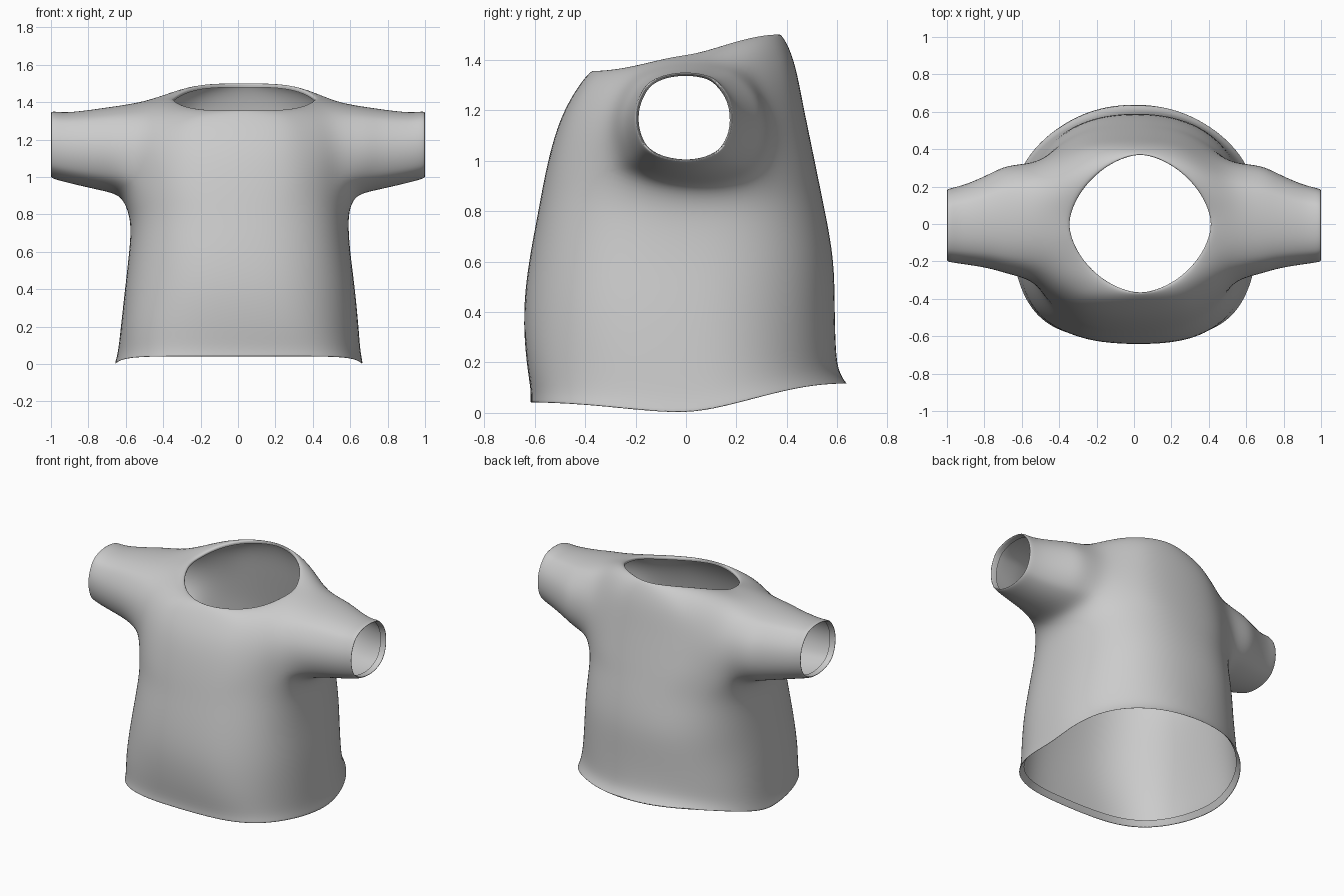
import bpy, bmesh, math

if "Cube" in bpy.data.objects:
    bpy.data.objects.remove(bpy.data.objects["Cube"])

N = 32            # points around the torso
COLS = 3          # armhole spans +-COLS columns around each side
LOW, HIGH = 8, 11 # torso rings that bound the armholes

# torso rings: z front, z side, z back, half width, y front, y back,
# front roundness, back roundness, x centre
RINGS = [
    (0.08, 0.04, 0.17, 0.640, -0.600, 0.590, 2.8, 2.2, 0),   # turned-in hem
    (0.025, -0.025, 0.095, 0.672, -0.630, 0.655, 2.8, 2.2, 0.005),   # hem edge
    (0.07, 0.04, 0.15, 0.652, -0.618, 0.605, 2.8, 2.2, 0.005),
    (0.20, 0.18, 0.24, 0.640, -0.638, 0.595, 2.8, 2.2, 0.005),
    (0.40, 0.40, 0.42, 0.618, -0.648, 0.595, 2.7, 2.2, 0.01),
    (0.60, 0.58, 0.60, 0.595, -0.626, 0.592, 2.6, 2.3, 0.01),
    (0.78, 0.73, 0.78, 0.582, -0.592, 0.558, 2.5, 2.3, 0.01),
    (0.88, 0.83, 0.88, 0.595, -0.574, 0.537, 2.5, 2.3, 0),
    (0.98, 0.90, 0.98, 0.630, -0.554, 0.517, 2.4, 2.3, 0),   # underarm
    (1.10, 1.06, 1.10, 0.620, -0.524, 0.492, 2.4, 2.3, 0),
    (1.21, 1.22, 1.23, 0.610, -0.482, 0.465, 2.4, 2.3, 0),
    (1.31, 1.385, 1.38, 0.590, -0.420, 0.437, 2.3, 2.2, 0),  # shoulder
    (1.352, 1.41, 1.475, 0.470, -0.382, 0.400, 2.0, 2.0, 0.02),
    (1.360, 1.425, 1.512, 0.375, -0.366, 0.368, 1.75, 1.7, 0.033),  # neck edge
    (1.335, 1.40, 1.480, 0.382, -0.369, 0.374, 1.75, 1.7, 0.033),  # neck turn-in
]

# sleeve rings: x, y centre, y radius, z centre, z radius
SLEEVE = [
    (0.68, 0.028, 0.300, 1.145, 0.232),
    (0.76, 0.020, 0.265, 1.148, 0.217),
    (0.86, 0.005, 0.232, 1.153, 0.199),
    (0.94, -0.003, 0.212, 1.160, 0.186),
    (0.995, -0.005, 0.202, 1.172, 0.183),
    (1.005, -0.005, 0.192, 1.172, 0.170),
    (0.96, -0.005, 0.187, 1.170, 0.168),
]


def spow(v, p):
    return math.copysign(abs(v) ** p, v)


def torso_point(ring, k):
    zf, zs, zb, hw, yf, yb, nf, nb, cx = ring
    a = 2 * math.pi * k / N
    n = nb if math.sin(a) > 0 else nf
    c, s = spow(math.cos(a), 2 / n), spow(math.sin(a), 2 / n)
    y = s * (yb if s > 0 else -yf)
    w = math.sin(math.pi / 2 * min(1, abs(s))) ** 1.4
    z = zs + ((zb if s > 0 else zf) - zs) * w
    # soft cloth folds low on the body
    fold = 0.010 * max(0, 1 - max(zs, 0) / 0.8) * math.sin(5 * a + 7 * zs)
    return (hw * c * (1 + fold) + cx, y * (1 + fold), z)


def oval(y, z, cy, ry, cz, rz, n=2.3):
    # push a point outward or inward onto a rounded oval
    u, v = (y - cy) / ry, (z - cz) / rz
    d = (abs(u) ** n + abs(v) ** n) ** (1 / n)
    return cy + ry * u / d, cz + rz * v / d


bm = bmesh.new()

# torso
grid = [[bm.verts.new(torso_point(r, k)) for k in range(N)] for r in RINGS]
for i in range(len(RINGS) - 1):
    for k in range(N):
        for centre in (0, N // 2):
            off = (k - centre + N // 2) % N - N // 2
            if LOW <= i < HIGH and -COLS <= off < COLS:
                break
        else:
            q = (k + 1) % N
            bm.faces.new((grid[i][k], grid[i][q], grid[i + 1][q], grid[i + 1][k]))

# sleeves grown from the armhole loops
for side, centre in ((1, 0), (-1, N // 2)):
    path = [(LOW, j) for j in range(-COLS, COLS)]
    path += [(i, COLS) for i in range(LOW, HIGH)]
    path += [(HIGH, j) for j in range(COLS, -COLS, -1)]
    path += [(i, -COLS) for i in range(HIGH, LOW, -1)]
    loop = [grid[i][(centre + side * j) % N] for i, j in path]
    for v in loop:
        v.co.y, v.co.z = oval(v.co.y, v.co.z, 0.025, 0.325, 1.145, 0.250)
    base = [(v.co.y, v.co.z) for v in loop]
    for x, cy, ry, cz, rz in SLEEVE:
        new = []
        for y, z in base:
            # move with the armhole oval, then fit to this ring
            py, pz = (y - 0.025) / 0.325 * ry + cy, (z - 1.145) / 0.250 * rz + cz
            py, pz = oval(py, pz, cy, ry, cz, rz)
            new.append(bm.verts.new((side * x, py, pz)))
        for a in range(len(loop)):
            b = (a + 1) % len(loop)
            bm.faces.new((loop[a], loop[b], new[b], new[a]))
        loop = new

bmesh.ops.delete(bm, geom=[v for v in bm.verts if not v.link_faces], context='VERTS')

# relax the cloth where sleeves meet the body
armpit = [v for r in grid[7:12] for v in r if v.is_valid and abs(v.co.x) > 0.3]
for _ in range(2):
    bmesh.ops.smooth_vert(bm, verts=armpit, factor=0.5,
                          use_axis_x=True, use_axis_y=True, use_axis_z=True)

bmesh.ops.recalc_face_normals(bm, faces=bm.faces)
mesh = bpy.data.meshes.new("shirt")
bm.to_mesh(mesh)
bm.free()
shirt = bpy.data.objects.new("shirt", mesh)
bpy.context.collection.objects.link(shirt)
mod = shirt.modifiers.new("smooth_cloth", 'SUBSURF')
mod.levels = mod.render_levels = 2
for p in mesh.polygons:
    p.use_smooth = True
